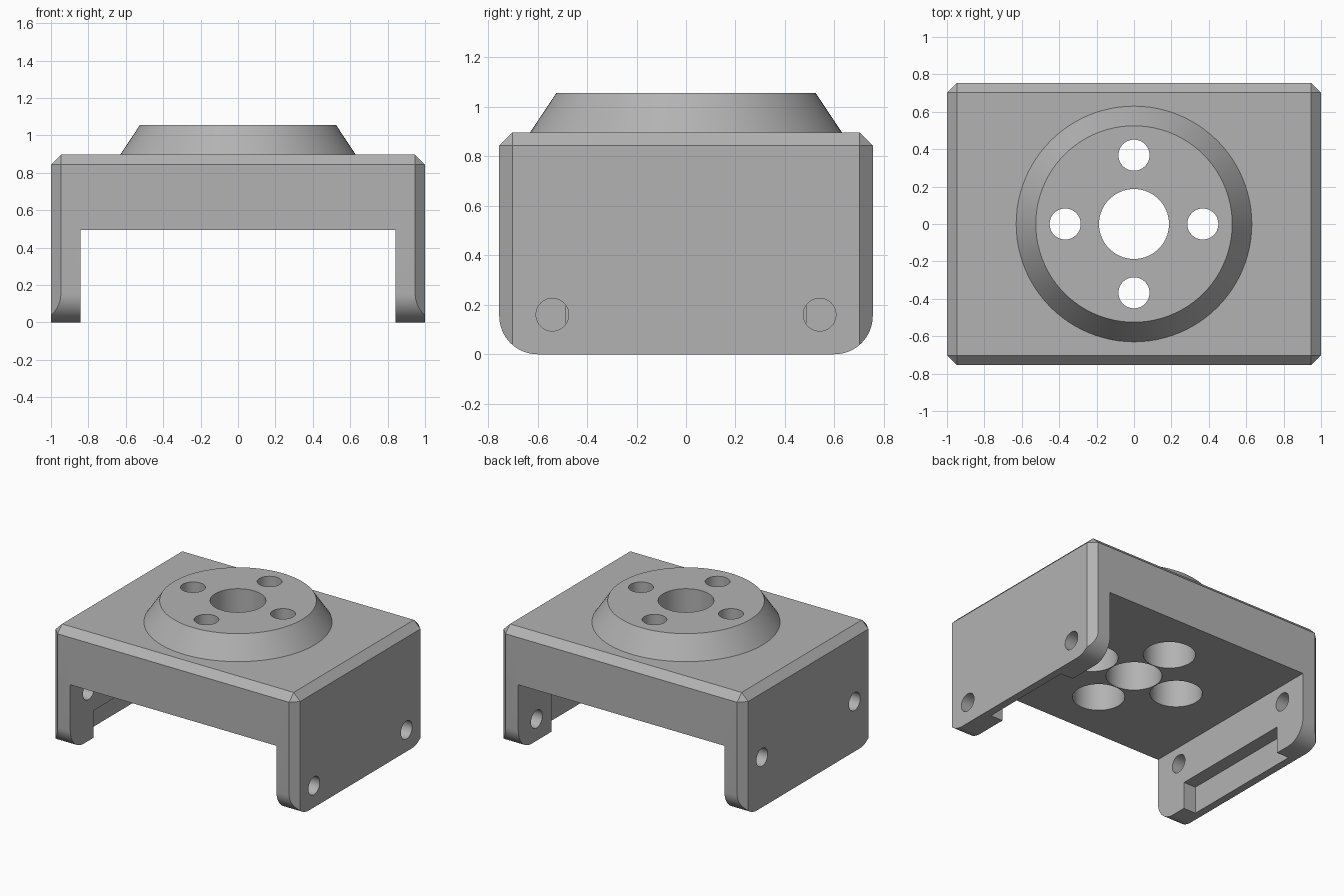
import bpy, bmesh, math
from math import pi, cos, sin

cube = bpy.data.objects.get("Cube")
if cube:
    bpy.data.objects.remove(cube, do_unlink=True)

HALF_Y, TOP, CHAMFER = 0.755, 0.897, 0.053
WALL_IN, CEILING, BOSS_TOP = 0.843, 0.495, 1.055
BOLT_RING = 0.368

grey = bpy.data.materials.new("machined_grey")
grey.use_nodes = True
colour = (0.45, 0.45, 0.45, 1)
grey.diffuse_color = colour
grey.node_tree.nodes["Principled BSDF"].inputs["Base Color"].default_value = colour


def make(name, bm):
    bmesh.ops.recalc_face_normals(bm, faces=bm.faces)
    mesh = bpy.data.meshes.new(name)
    bm.to_mesh(mesh)
    bm.free()
    mesh.materials.append(grey)
    ob = bpy.data.objects.new(name, mesh)
    bpy.context.collection.objects.link(ob)
    return ob


def box_bm(x, y, z):
    """Box from (low, high) ranges."""
    bm = bmesh.new()
    bmesh.ops.create_cube(bm, size=1)
    for v in bm.verts:
        v.co = [r[0] if c < 0 else r[1] for c, r in zip(v.co, (x, y, z))]
    return bm


def prism(name, rings):
    """Solid skinned between two matching rings of points."""
    bm = bmesh.new()
    a, b = ([bm.verts.new(p) for p in ring] for ring in rings)
    bm.faces.new(a)
    bm.faces.new(b)
    for i in range(len(a)):
        j = (i + 1) % len(a)
        bm.faces.new((a[i], a[j], b[j], b[i]))
    return make(name, bm)


def round_z(name, x, y, r0, r1, z0, z1, n=64):
    ang = [2 * pi * i / n for i in range(n)]
    return prism(name, [[(x + r * cos(a), y + r * sin(a), z) for a in ang]
                        for r, z in ((r0, z0), (r1, z1))])


def round_x(name, y, z, r, x0, x1, n=48):
    ang = [2 * pi * i / n for i in range(n)]
    return prism(name, [[(x, y + r * cos(a), z + r * sin(a)) for a in ang]
                        for x in (x0, x1)])


def combine(target, tool, operation):
    tool.hide_render = True
    mod = target.modifiers.new("bool", 'BOOLEAN')
    mod.operation, mod.solver, mod.object = operation, 'EXACT', tool
    bpy.ops.object.select_all(action='DESELECT')
    bpy.context.view_layer.objects.active = target
    target.select_set(True)
    bpy.ops.object.modifier_apply(modifier=mod.name)
    bpy.data.objects.remove(tool, do_unlink=True)


# Block with chamfered upright corners and top edges
bm = box_bm((-1, 1), (-HALF_Y, HALF_Y), (0, TOP))
edges = [e for e in bm.edges if max(v.co.z for v in e.verts) > 0.1]
bmesh.ops.bevel(bm, geom=edges, offset=CHAMFER, segments=1, affect='EDGES', profile=0.5)
body = make("bracket_body", bm)

# Rounded lower corners of the legs
R = 0.155
side = [(-HALF_Y - 0.1, 1.2), (-HALF_Y - 0.1, R), (-HALF_Y, R)]
side += [(-HALF_Y + R - R * cos(a), R - R * sin(a))
         for a in (pi / 2 * i / 16 for i in range(1, 17))]
side += [(-y, z) for y, z in reversed(side)]
combine(body, prism("leg_rounding", [[(x, y, z) for y, z in side] for x in (-1.1, 1.1)]),
        'INTERSECT')

# Conical boss on top
slope = (0.63 - 0.525) / (BOSS_TOP - TOP)
combine(body, round_z("boss", 0, 0, 0.63 + slope * 0.02, 0.525, TOP - 0.02, BOSS_TOP, 96),
        'UNION')

# Channel between the legs
combine(body, make("channel", box_bm((-WALL_IN, WALL_IN), (-1, 1), (-0.2, CEILING))),
        'DIFFERENCE')

# Pockets inside each leg, open at the bottom: side, half length, height
for s, half, height in ((-1, 0.485, 0.2), (1, 0.365, 0.4)):
    xs = sorted((s * 0.8, s * 0.943))
    combine(body, make("pocket", box_bm(xs, (-half, half), (-0.1, height))), 'DIFFERENCE')

# Side screw holes, higher on one leg than the other
for s, z in ((1, 0.16), (-1, 0.37)):
    for y in (-0.54, 0.54):
        combine(body, round_x("side_hole", y, z, 0.066, s * 0.7, s * 1.1), 'DIFFERENCE')

# Central bore and ring of counterbored screw holes
combine(body, round_z("bore", 0, 0, 0.187, 0.187, 0.3, 1.2), 'DIFFERENCE')
for i in range(4):
    x, y = BOLT_RING * cos(i * pi / 2), BOLT_RING * sin(i * pi / 2)
    combine(body, round_z("screw_hole", x, y, 0.083, 0.083, 0.3, 1.2), 'DIFFERENCE')
    combine(body, round_z("counterbore", x, y, 0.175, 0.175, 0.3, 0.87), 'DIFFERENCE')

bpy.ops.object.shade_smooth_by_angle(angle=math.radians(25))
